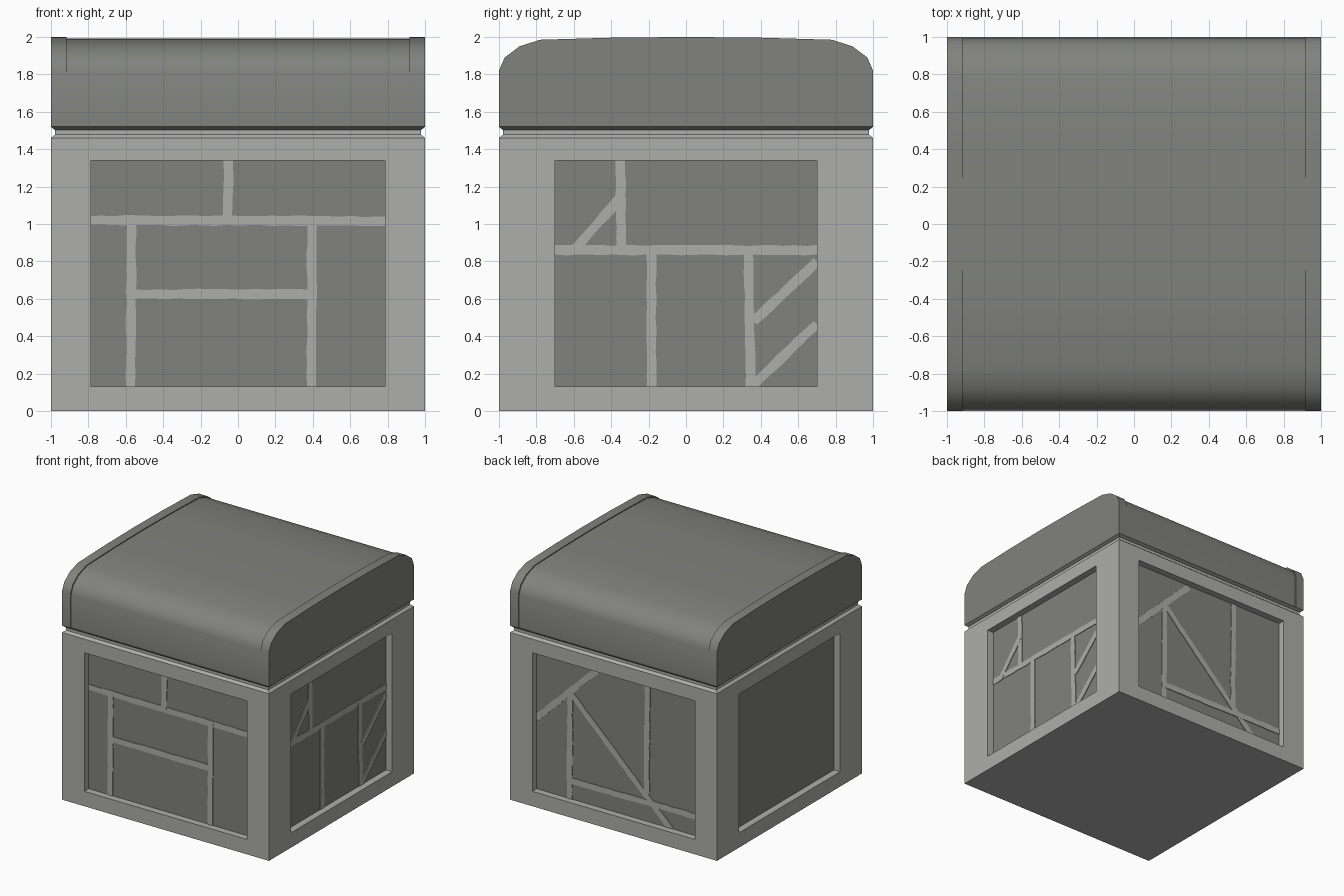
import bpy, bmesh, math, random
from mathutils import Vector

if "Cube" in bpy.data.objects:
    bpy.data.objects.remove(bpy.data.objects["Cube"])

random.seed(4)


def material(name, rgb):
    m = bpy.data.materials.new(name)
    m.diffuse_color = (*rgb, 1)
    m.use_nodes = True
    m.node_tree.nodes["Principled BSDF"].inputs["Base Color"].default_value = m.diffuse_color
    return m


LIGHT = material("light grey stone", (0.42, 0.42, 0.415))
DARK = material("dark grey stone", (0.22, 0.225, 0.21))


def finish(name, bm, mats, smooth=False):
    bmesh.ops.recalc_face_normals(bm, faces=bm.faces)
    mesh = bpy.data.meshes.new(name)
    bm.to_mesh(mesh)
    bm.free()
    for m in mats:
        mesh.materials.append(m)
    ob = bpy.data.objects.new(name, mesh)
    bpy.context.collection.objects.link(ob)
    if smooth:
        bpy.ops.object.select_all(action='DESELECT')
        ob.select_set(True)
        bpy.context.view_layer.objects.active = ob
        bpy.ops.object.shade_smooth_by_angle(angle=math.radians(40))
    return ob


def square_loft(bm, levels):
    """Stack of square rings (half width, height), capped at both ends."""
    rings = [[bm.verts.new((x * r, y * r, z)) for x, y in ((-1, -1), (1, -1), (1, 1), (-1, 1))]
             for r, z in levels]
    for a, b in zip(rings, rings[1:]):
        for i in range(4):
            j = (i + 1) % 4
            bm.faces.new((a[i], a[j], b[j], b[i]))
    bm.faces.new(rings[0][::-1])
    bm.faces.new(rings[-1])


# Body: square block with bevelled top, neck and four recessed panels
DEPTH, Z0, Z1 = 0.06, 0.13, 1.34
HALF_X, HALF_Y = 0.785, 0.70
bm = bmesh.new()
square_loft(bm, [(1, 0), (1, 1.46), (0.978, 1.478), (0.978, 1.51)])
bmesh.ops.recalc_face_normals(bm, faces=bm.faces)
walls = [f for f in bm.faces if abs(f.normal.z) < 0.1 and f.calc_area() > 1]
bmesh.ops.inset_individual(bm, faces=walls, thickness=0.1)
for f in walls:
    for v in f.verts:
        if abs(f.normal.y) > 0.5:
            v.co.x = math.copysign(HALF_X, v.co.x)
        else:
            v.co.y = math.copysign(HALF_Y, v.co.y)
        v.co.z = Z0 if v.co.z < 0.7 else Z1
normals = [f.normal.copy() for f in walls]
floors = bmesh.ops.extrude_discrete_faces(bm, faces=walls)["faces"]
for f, n in zip(floors, normals):
    f.normal_update()
    bmesh.ops.translate(bm, verts=f.verts, vec=-f.normal * DEPTH)
    f.material_index = 1
finish("body", bm, [LIGHT, DARK])


# Mortar joints: thin wavy strips on the panel floors
def mortar(name, place, lines, width=0.05, thick=0.005):
    bm = bmesh.new()
    for k, (u0, z0, u1, z1) in enumerate(lines):
        a, b = Vector((u0, z0)), Vector((u1, z1))
        d = (b - a).normalized()
        side = Vector((-d.y, d.x))
        count = max(4, int((b - a).length / 0.06))
        h = thick + k * 0.0003
        rows = []
        for i in range(count + 1):
            p = a.lerp(b, i / count)
            l = p + side * (width / 2 + random.uniform(-0.003, 0.004))
            r = p - side * (width / 2 + random.uniform(-0.003, 0.004))
            rows.append([bm.verts.new(place(q.x, q.y, t)) for q, t in
                         ((l, 0), (l, h), (r, h), (r, 0))])
        for s, t in zip(rows, rows[1:]):
            for i in range(3):
                bm.faces.new((s[i], s[i + 1], t[i + 1], t[i]))
    finish(name, bm, [LIGHT])


F = 1 - DEPTH
mortar("front_mortar", lambda u, z, t: (u, -F - t, z), [
    (-0.785, 1.02, 0.785, 1.015), (-0.055, 1.02, -0.05, 1.34),
    (-0.575, 0.13, -0.57, 1.02), (0.393, 0.13, 0.395, 1.02),
    (-0.57, 0.625, 0.395, 0.625)])
mortar("right_mortar", lambda u, z, t: (F + t, u, z), [
    (-0.70, 0.86, 0.70, 0.86), (-0.345, 0.86, -0.35, 1.34),
    (-0.185, 0.13, -0.185, 0.86), (0.345, 0.13, 0.335, 0.86),
    (-0.60, 0.86, -0.35, 1.14), (0.36, 0.48, 0.70, 0.80),
    (0.36, 0.14, 0.70, 0.465)])
mortar("back_mortar", lambda u, z, t: (u, F + t, z), [
    (0.785, 0.75, 0.20, 1.32), (0.465, 0.13, 0.46, 1.05),
    (0.45, 1.05, -0.51, 0.13), (-0.29, 1.34, -0.28, 0.34),
    (0.46, 0.29, -0.785, 0.30)])


# Lid: domed profile along y, slightly lower in the middle with raised end bands
HALF = [(1, 1.52), (1, 1.82), (0.97, 1.89), (0.89, 1.95), (0.78, 1.985), (0.4, 1.996)]
PROFILE = [(-y, z) for y, z in HALF] + [(0, 2.0)] + HALF[::-1]


def dome(name, x0, x1, drop):
    bm = bmesh.new()
    ends = [[bm.verts.new((x, y * (1 - drop), z - (drop if z > 1.6 else 0))) for y, z in PROFILE]
            for x in (x0, x1)]
    n = len(PROFILE)
    for i in range(n):
        j = (i + 1) % n
        bm.faces.new((ends[0][i], ends[0][j], ends[1][j], ends[1][i]))
    bm.faces.new(ends[0])
    bm.faces.new(ends[1][::-1])
    finish(name, bm, [DARK], True)


dome("lid_middle", -0.92, 0.92, 0.008)
dome("lid_left_band", -1, -0.917, 0)
dome("lid_right_band", 0.917, 1, 0)

# Bevelled underside of the lid
bm = bmesh.new()
square_loft(bm, [(0.98, 1.503), (1, 1.52)])
finish("lid_underside", bm, [DARK])
